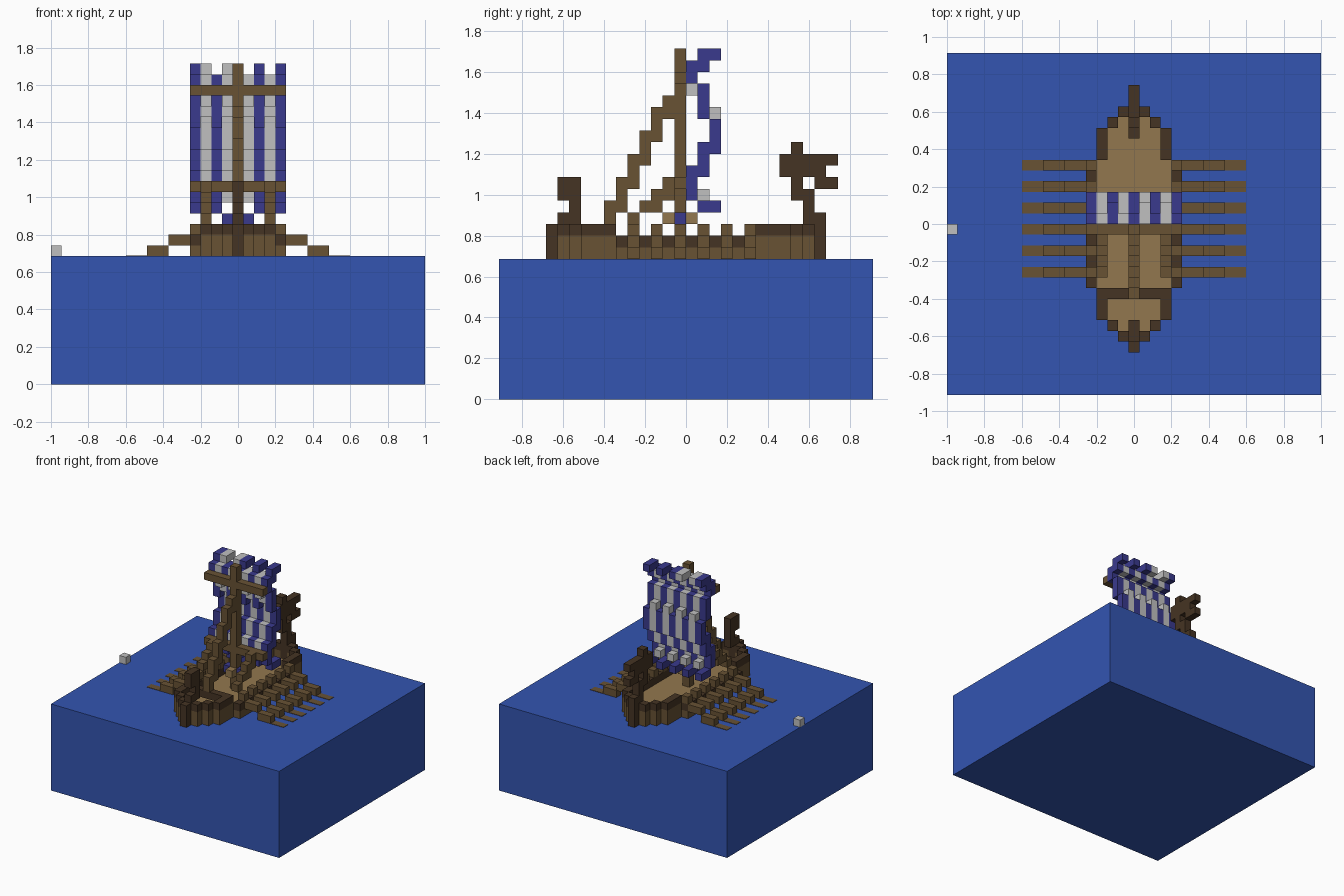
import bpy
import bmesh
from mathutils import Matrix, Vector

cube = bpy.data.objects.get("Cube")
if cube:
    bpy.data.objects.remove(cube, do_unlink=True)

S = 2 / 35  # edge of one block


def material(name, rgb):
    m = bpy.data.materials.new(name)
    m.use_nodes = True
    m.diffuse_color = (*rgb, 1)
    m.node_tree.nodes["Principled BSDF"].inputs["Base Color"].default_value = (*rgb, 1)
    return m


SEA = material("sea_blue", (0.033, 0.09, 0.44))
BROWN = material("brown_wood", (0.138, 0.084, 0.034))
DARK = material("dark_wood", (0.06, 0.034, 0.017))
TAN = material("tan_planks", (0.29, 0.185, 0.077))
BLUE = material("sail_blue", (0.042, 0.042, 0.27))
WHITE = material("sail_white", (0.53, 0.53, 0.53))


def part(name, mat, boxes, lift=0):
    """Blocks given as inclusive cell ranges ((x, x), (y, y), (z, z)) or single cells."""
    bm = bmesh.new()
    for box in boxes:
        spans = [c if isinstance(c, tuple) else (c, c) for c in box]
        size = Vector([(b - a + 1) * S for a, b in spans])
        mid = Vector([(a + b + 1) * S / 2 for a, b in spans])
        mid += Vector((-S / 2, 0, lift))
        bmesh.ops.create_cube(bm, size=1, matrix=Matrix.Translation(mid) @ Matrix.Diagonal(size).to_4x4())
    mesh = bpy.data.meshes.new(name)
    bm.to_mesh(mesh)
    bm.free()
    mesh.materials.append(mat)
    obj = bpy.data.objects.new(name, mesh)
    bpy.context.collection.objects.link(obj)


def both(x, y, z):
    """The same box on the left and the right."""
    a, b = x if isinstance(x, tuple) else (x, x)
    return [((a, b), y, z), ((-b, -a), y, z)]


# Water block and floating cube
part("water", SEA, [((-17, 17), (-16, 15), (0, 11))])
part("floating_cube", WHITE, [(-17, -1, 12)])

# Hull: low middle walls, taller tapering ends
planks = both(4, (-6, 5), 12)
rim = both(4, (-6, 5), 13)
for x, near, far in ((3, 6, 8), (2, 9, 9), (1, 10, 10)):
    for y in ((near, far), (-far - 1, -near - 1)):
        planks += both(x, y, (12, 13))
        rim += both(x, y, 14)
part("hull_planks", BROWN, planks)
part("hull_rim", DARK, rim)
part("deck", TAN, [((-3, 3), (-6, 5), 12), ((-2, 2), (-9, 8), 12), ((-1, 1), (-10, 9), 12)])
part("aft_beam", DARK, [((-2, 2), -7, 14)])

# Stern post and curled tail
part("stern_post", DARK, [
    (0, -12, (12, 14)), (0, -11, (12, 15)), (0, -10, (15, 18)), (0, -11, (17, 18))])

# Bow post, neck and beast head
part("bow_post", DARK, [(0, 11, (12, 15)), (0, 10, (12, 17)), (0, 9, (17, 18))])
part("figurehead", DARK, [
    (0, (8, 12), 20), (0, (8, 11), 19), (0, 9, 21), (0, (11, 12), 18)])

# Oars stepping down into the water
oars, blades = [], []
for y in range(-5, 6, 2):
    oars += both(4, y, 14) + both((5, 6), y, 13) + both((7, 8), y, 12)
    blades += both((9, 10), y, 11)
part("oars", BROWN, oars)
part("oar_blades", BROWN, blades, lift=0.003)

# Mast, yards and collar
part("mast", BROWN, [(0, -1, (13, 29))])
part("yards", BROWN, [((-4, 4), -1, z) for z in (18, 27)])
part("collar_sides", BLUE, both(1, -1, 15))
part("collar_ends", TAN, [(0, -2, 15), (0, 0, 15)])

# Stay from the mast to the aft beam
stay = [(0, -7, (15, 16)), (0, -2, (24, 25))]
stay += [(0, y, (2 * y + 28, 2 * y + 30)) for y in range(-6, -2)]
part("main_stay", BROWN, stay)

# Ropes from the lower yard to the sides
ropes = []
for y, z in ((-5, 15), ((-4, -3), 16), ((-3, -2), 17), (-2, 18)):
    ropes += both(3, y, z)
part("side_ropes", BROWN, ropes)

# Striped, billowing sail: (first y, last y) of each row from the bottom up
blue_rows = [(1, 2), (0, 0), (0, 0), (0, 1), (1, 1), (1, 2), (2, 2), (2, 2),
             (1, 1), (1, 1), (1, 1), (0, 0), (0, 1), (1, 2)]
white_rows = [(1, 1), (0, 0), (0, 1), (1, 1), (1, 2), (2, 2), (2, 2),
              (2, 2), (1, 1), (0, 1), (0, 0), (0, 1), (1, 2)]
for name, mat, rows, base, columns in (
        ("blue_stripes", BLUE, blue_rows, 16, range(-4, 5, 2)),
        ("white_stripes", WHITE, white_rows, 17, range(-3, 4, 2))):
    cells = []
    for x in columns:
        top = 28 if x in (-2, 1, 3) else 29
        cells += [(x, y, base + n) for n, y in enumerate(rows) if base + n <= top]
    part("sail_" + name, mat, cells)
